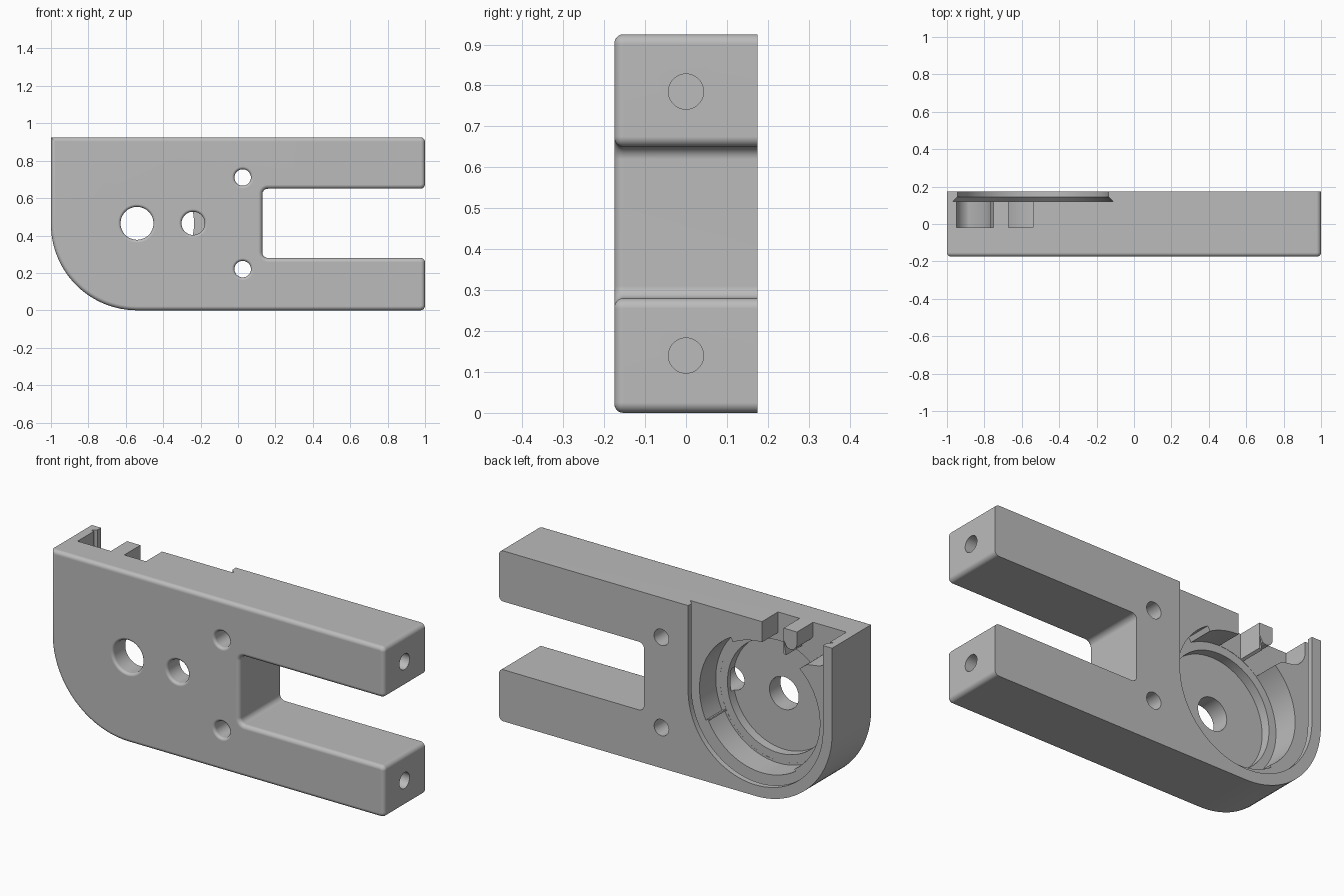
import bpy, bmesh
from math import sin, cos, pi, radians

if "Cube" in bpy.data.objects:
    bpy.data.objects.remove(bpy.data.objects["Cube"], do_unlink=True)

HEIGHT, HALF_DEPTH = 0.925, 0.175
CX, CZ = -0.54, 0.465          # centre of the round pocket

grey = bpy.data.materials.new("plain_grey")
grey.use_nodes = True
colour = (0.5, 0.5, 0.5, 1)
grey.diffuse_color = colour
grey.node_tree.nodes["Principled BSDF"].inputs["Base Color"].default_value = colour


def arc(cx, cz, r, start, end, n=8):
    """Points of an arc in the x-z plane, angles in degrees."""
    steps = [radians(start + (end - start) * i / n) for i in range(n + 1)]
    return [(cx + r * cos(a), cz + r * sin(a)) for a in steps]


def circle(cx, cz, r, n=64):
    return arc(cx, cz, r, 0, 360, n)[:-1]


def at_y(outline, y):
    return [(x, y, z) for x, z in outline]


def loft(name, rings, front_bevel=0):
    """Closed solid through rings of equal point count."""
    bm = bmesh.new()
    loops = [[bm.verts.new(p) for p in ring] for ring in rings]
    n = len(loops[0])
    for a, b in zip(loops, loops[1:]):
        for i in range(n):
            j = (i + 1) % n
            bm.faces.new((a[i], a[j], b[j], b[i]))
    first = bm.faces.new(loops[0])
    bm.faces.new(loops[-1][::-1])
    bmesh.ops.recalc_face_normals(bm, faces=bm.faces[:])
    if front_bevel:
        bmesh.ops.bevel(bm, geom=list(first.edges), offset=front_bevel,
                        segments=5, profile=0.5, affect='EDGES')
    mesh = bpy.data.meshes.new(name)
    bm.to_mesh(mesh)
    bm.free()
    obj = bpy.data.objects.new(name, mesh)
    bpy.context.collection.objects.link(obj)
    return obj


# Forked body with a rounded lower corner
SLOT_X, SLOT_LOW, SLOT_HIGH = 0.13, 0.28, 0.65
R_END, R_SLOT = 0.025, 0.03
outline = [(-1, HEIGHT)]
outline += arc(-0.54, 0.46, 0.46, 180, 270, 24)
for low, high in ((0, SLOT_LOW), (SLOT_HIGH, HEIGHT)):
    if low:
        outline += arc(SLOT_X + R_SLOT, SLOT_LOW + R_SLOT, R_SLOT, 270, 180)
        outline += arc(SLOT_X + R_SLOT, SLOT_HIGH - R_SLOT, R_SLOT, 180, 90)
    outline += arc(1 - R_END, low + R_END, R_END, -90, 0)
    outline += arc(1 - R_END, high - R_END, R_END, 0, 90)
body = loft("forked_housing", [at_y(outline, -HALF_DEPTH), at_y(outline, HALF_DEPTH)],
            front_bevel=0.022)
body.data.materials.append(grey)


def cut(name, rings):
    cutter = loft(name, rings)
    cutter.hide_render = True
    mod = body.modifiers.new(name, 'BOOLEAN')
    mod.operation, mod.solver, mod.object = 'DIFFERENCE', 'EXACT', cutter
    bpy.context.view_layer.objects.active = body
    bpy.ops.object.modifier_apply(modifier=name)
    bpy.data.objects.remove(cutter, do_unlink=True)


def u_shape(r):
    return [(CX - r, 1.0)] + arc(CX, CZ, r, 180, 360, 48) + [(CX + r, 1.0)]


# Undercut groove for a sliding lid, open at the top
cut("lid_groove", [at_y(u_shape(r), y) for y, r in
                   ((0.12, 0.43), (0.145, 0.405), (0.2, 0.405))])


# Stepped round pocket
def pocket(name, shape, y):
    cut(name, [at_y(shape, y), at_y(shape, 0.13)])


pocket("round_pocket", circle(CX, CZ, 0.348, 96), -0.02)
pocket("pocket_floor", circle(CX, CZ, 0.305, 96), -0.07)
for name, r, start, end in (("side_relief", 0.375, -26, 60),
                            ("lower_relief", 0.36, -124, -27)):
    sector = arc(CX, CZ, r, start, end, 24) + arc(CX, CZ, 0.32, end, start, 24)
    pocket(name, sector, -0.0195)

# Two cable passages through the top wall, leaving a short rib between
corner = [(-0.95, 1.0)] + arc(-0.85, 0.87, 0.1, 180, 250, 8)
corner += [(-0.81, 0.765), (-0.765, 0.73), (-0.70, 0.70), (-0.67, 0.86)]
corner += arc(-0.71, 0.86, 0.04, -60, -180, 8) + [(-0.75, 1.0)]
pocket("corner_passage", corner, -0.019)
pocket("middle_passage", [(-0.67, 1.0), (-0.67, 0.74), (-0.54, 0.74), (-0.54, 1.0)], -0.0185)

# Front holes with softened rims
for name, x, z, r, end in (("shaft_hole", CX, CZ, 0.088, 0.0),
                           ("offset_hole", -0.24, CZ, 0.062, -0.045),
                           ("upper_screw_hole", 0.025, 0.71, 0.044, 0.2),
                           ("lower_screw_hole", 0.025, 0.22, 0.044, 0.2)):
    rim = 0.015
    profile = [(r + rim, -0.2)]
    for i in range(6):
        a = pi / 2 * i / 5
        profile.append((r + rim * (1 - sin(a)), -HALF_DEPTH + rim * (1 - cos(a))))
    profile.append((r, end))
    cut(name, [at_y(circle(x, z, radius), y) for radius, y in profile])

# Blind holes in the prong ends
for name, z in (("upper_end_hole", 0.785), ("lower_end_hole", 0.14)):
    ring = circle(0, z, 0.043, 48)
    cut(name, [[(x, y, h) for y, h in ring] for x in (0.7, 1.1)])

# Smooth rounded parts, keep crisp edges
bpy.ops.object.select_all(action='DESELECT')
body.select_set(True)
bpy.context.view_layer.objects.active = body
bpy.ops.object.shade_smooth_by_angle(angle=radians(30))
weighted = body.modifiers.new("even_shading", 'WEIGHTED_NORMAL')
weighted.keep_sharp = True
